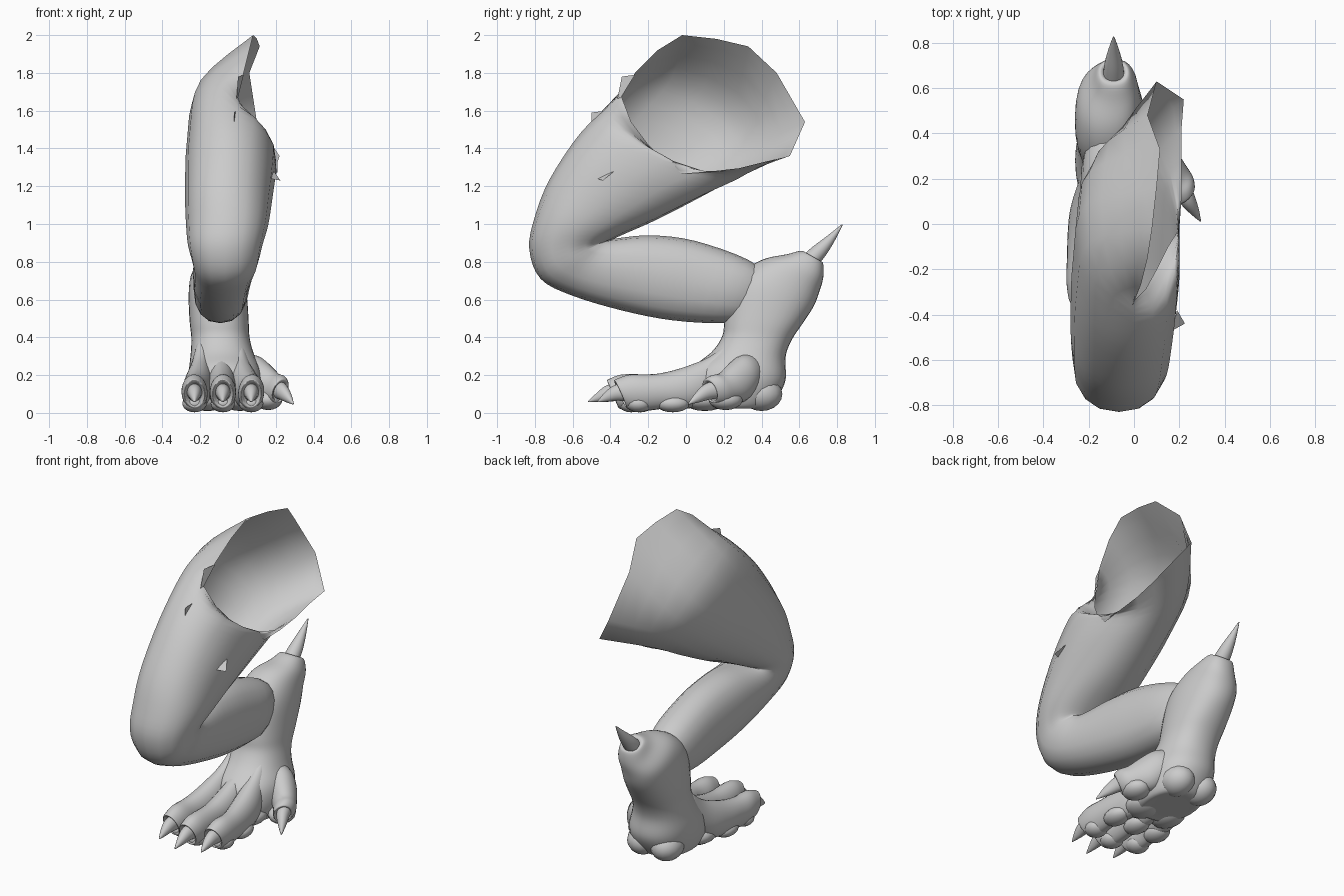
import bpy, bmesh, math
from mathutils import Vector

if "Cube" in bpy.data.objects:
    bpy.data.objects.remove(bpy.data.objects["Cube"])

N = 16


def spline(p0, p1, p2, p3, t):
    return 0.5 * (2 * p1 + (p2 - p0) * t + (2 * p0 - 5 * p1 + 4 * p2 - p3) * t * t
                  + (3 * p1 - p0 - 3 * p2 + p3) * t ** 3)


def loft(name, rings, steps=3, cap_start=True, cap_end=True, sub=1):
    """Skin a smooth surface through a list of rings of equal size."""
    last = len(rings) - 1
    dense = []
    for i in range(last):
        q = [rings[max(0, min(last, i + k))] for k in (-1, 0, 1, 2)]
        for s in range(steps):
            dense.append([spline(a, b, c, d, s / steps) for a, b, c, d in zip(*q)])
    dense.append(rings[-1])
    bm = bmesh.new()
    vs = [[bm.verts.new(p) for p in r] for r in dense]
    n = len(rings[0])
    for a, b in zip(vs, vs[1:]):
        for j in range(n):
            k = (j + 1) % n
            bm.faces.new((a[j], a[k], b[k], b[j]))
    if cap_start:
        bm.faces.new(vs[0])
    if cap_end:
        bm.faces.new(vs[-1])
    bmesh.ops.recalc_face_normals(bm, faces=bm.faces)
    return finish(name, bm, sub)


def finish(name, bm, sub=0):
    me = bpy.data.meshes.new(name)
    bm.to_mesh(me)
    bm.free()
    for p in me.polygons:
        p.use_smooth = True
    ob = bpy.data.objects.new(name, me)
    bpy.context.collection.objects.link(ob)
    if sub:
        m = ob.modifiers.new("smooth", 'SUBSURF')
        m.levels = m.render_levels = sub
    return ob


def limb_ring(front, back, x0, x1, shift=(0, 0)):
    """Ellipse between two side-view points; shift slides the outer side along the limb."""
    f, b = Vector((0, *front)), Vector((0, *back))
    mid, ax = (f + b) / 2, (f - b) / 2
    out = []
    for i in range(N):
        a = math.tau * i / N
        c, s = math.cos(a), math.sin(a)
        c, s = (math.copysign(abs(v) ** 0.88, v) for v in (c, s))
        p = mid + ax * c + Vector((0, *shift)) * (s if s > 0 else s * .45)
        p.x = (x0 + x1) / 2 - s * (x1 - x0) / 2
        out.append(p)
    return out


def tube(name, path, n=12, **kw):
    """Loft along (x, y, z, half width, half height) stations."""
    t = (Vector(path[-1][:3]) - Vector(path[0][:3])).normalized()
    side = t.cross(Vector((0, 0, 1))).normalized()
    up = side.cross(t)
    rings = [[Vector((x, y, z)) + side * w * math.cos(math.tau * i / n)
              + up * h * math.sin(math.tau * i / n) for i in range(n)]
             for x, y, z, w, h in path]
    return loft(name, rings, **kw)


def pad(name, loc, size):
    bm = bmesh.new()
    bmesh.ops.create_uvsphere(bm, u_segments=16, v_segments=10, radius=1)
    bmesh.ops.scale(bm, vec=size, verts=bm.verts)
    bmesh.ops.translate(bm, vec=loc, verts=bm.verts)
    finish(name, bm)


# Thigh and shin: open slanted rim at the hip, sharp bend at the knee
rim = [Vector(p) for p in (
    (0, -.34, 1.67), (.03, -.27, 1.80), (.06, -.15, 1.92), (.08, -.02, 2.0),
    (.10, .16, 1.98), (.115, .33, 1.94), (.06, .48, 1.80), (.10, .63, 1.54),
    (.22, .55, 1.36), (.21, .42, 1.33), (.21, .28, 1.295), (.21, .12, 1.275),
    (.20, -.02, 1.265), (.15, -.1, 1.32), (.10, -.2, 1.42), (.05, -.29, 1.54))]
leg = [rim,
       limb_ring((-.40, 1.63), (.33, 1.28), -.21, .20, (.12, .25)),
       limb_ring((-.56, 1.48), (.12, 1.165), -.27, .20, (.06, .12)),
       limb_ring((-.72, 1.24), (-.14, 1.03), -.28, .18, (0, .03)),
       limb_ring((-.80, 1.04), (-.32, .95), -.275, .16),
       limb_ring((-.83, .87), (-.41, .91), -.265, .13),
       limb_ring((-.77, .71), (-.41, .915), -.245, .11),
       limb_ring((-.60, .62), (-.36, .925), -.235, .085),
       limb_ring((-.33, .54), (-.18, .94), -.24, .07),
       limb_ring((-.07, .49), (.05, .91), -.235, .06),
       limb_ring((.20, .475), (.33, .81), -.23, .04),
       limb_ring((.40, .50), (.46, .70), -.17, -.04)]
loft("thigh_and_shin", leg, steps=4, cap_start=False, sub=0)

# Hock and heel
loft("hock_and_heel", [
    limb_ring((.64, .81), (.69, .785), -.12, -.06),
    limb_ring((.62, .86), (.725, .80), -.155, -.025),
    limb_ring((.53, .84), (.73, .72), -.19, .01),
    limb_ring((.39, .81), (.71, .64), -.25, .03),
    limb_ring((.25, .70), (.68, .56), -.265, .05),
    limb_ring((.20, .50), (.62, .47), -.26, .06),
    limb_ring((.19, .41), (.56, .38), -.25, .065),
    limb_ring((.13, .32), (.53, .29), -.255, .09),
    limb_ring((.03, .24), (.535, .18), -.265, .13),
    limb_ring((.0, .12), (.50, .10), -.255, .13),
    limb_ring((.05, .03), (.44, .03), -.22, .10),
    limb_ring((.10, .025), (.38, .025), -.17, .05)])

# Heel spur
tube("heel_spur", [(-.09, .64, .79, .05, .05), (-.09, .70, .85, .044, .044),
                   (-.09, .765, .92, .026, .026), (-.09, .83, 1.0, .002, .002)])

# Three front toes, each with a tendon root, socketed tip, claw and pads
for side, xs, xe, ye, tip in (("outer", -.19, -.23, -.34, -.46),
                              ("middle", -.09, -.08, -.39, -.52),
                              ("inner", .0, .07, -.35, -.47)):
    def at(y, z, w, h):
        f = min(1, max(0, (.24 - y) / .4))
        return (xs + (xe - xs) * f, y, z, w, h)
    tube(side + "_toe", [
        at(.26, .36, .03, .04), at(.17, .235, .055, .08), at(.06, .15, .078, .115),
        at(-.05, .12, .078, .112), at(-.15, .113, .07, .103),
        at(ye + .10, .108, .073, .11), at(ye + .03, .1, .066, .096),
        at(ye, .1, .056, .08), at(ye + .03, .102, .038, .054)])
    tube(side + "_claw", [
        (xe, ye + .05, .11, .044, .056), (xe, ye - .02, .105, .037, .044),
        (xe, ye - .07, .085, .024, .028), (xe, tip, .058, .002, .002)])
    for y, r in ((ye + .10, .07), (-.07, .09)):
        pad(side + "_toe_pad", (xe, y, .05), (.065, r, .047))

# Side toe and claw
tube("side_toe", [(-.02, .40, .25, .04, .06), (.06, .33, .215, .085, .105),
                  (.12, .27, .16, .09, .115), (.18, .21, .13, .072, .09),
                  (.21, .165, .122, .07, .088), (.225, .125, .115, .057, .068),
                  (.215, .15, .115, .035, .045)])
tube("side_claw", [(.21, .17, .125, .045, .055), (.235, .11, .11, .038, .045),
                   (.265, .06, .08, .024, .028), (.295, .01, .045, .002, .002)])
pad("side_toe_pad", (.16, .21, .07), (.075, .09, .055))

# Sole pads and the two heel lobes
for x, y, z, sx, sy, sz in ((-.17, .10, .07, .09, .12, .06), (.01, .10, .07, .1, .12, .06),
                            (-.15, .40, .10, .095, .11, .09), (.01, .40, .10, .095, .11, .09)):
    pad("sole_pad", (x, y, z), (sx, sy, sz))

# Small torn skin flaps near the rim and inner thigh
for tri in (((.17, -.47, 1.24), (.225, -.44, 1.23), (.19, -.38, 1.28)),
            ((-.01, -.37, 1.63), (0, -.34, 1.78), (.03, -.27, 1.79)),
            ((-.02, -.50, 1.54), (-.02, -.50, 1.59), (-.01, -.42, 1.60))):
    bm = bmesh.new()
    bm.faces.new([bm.verts.new(p) for p in tri])
    finish("skin_flap", bm)
